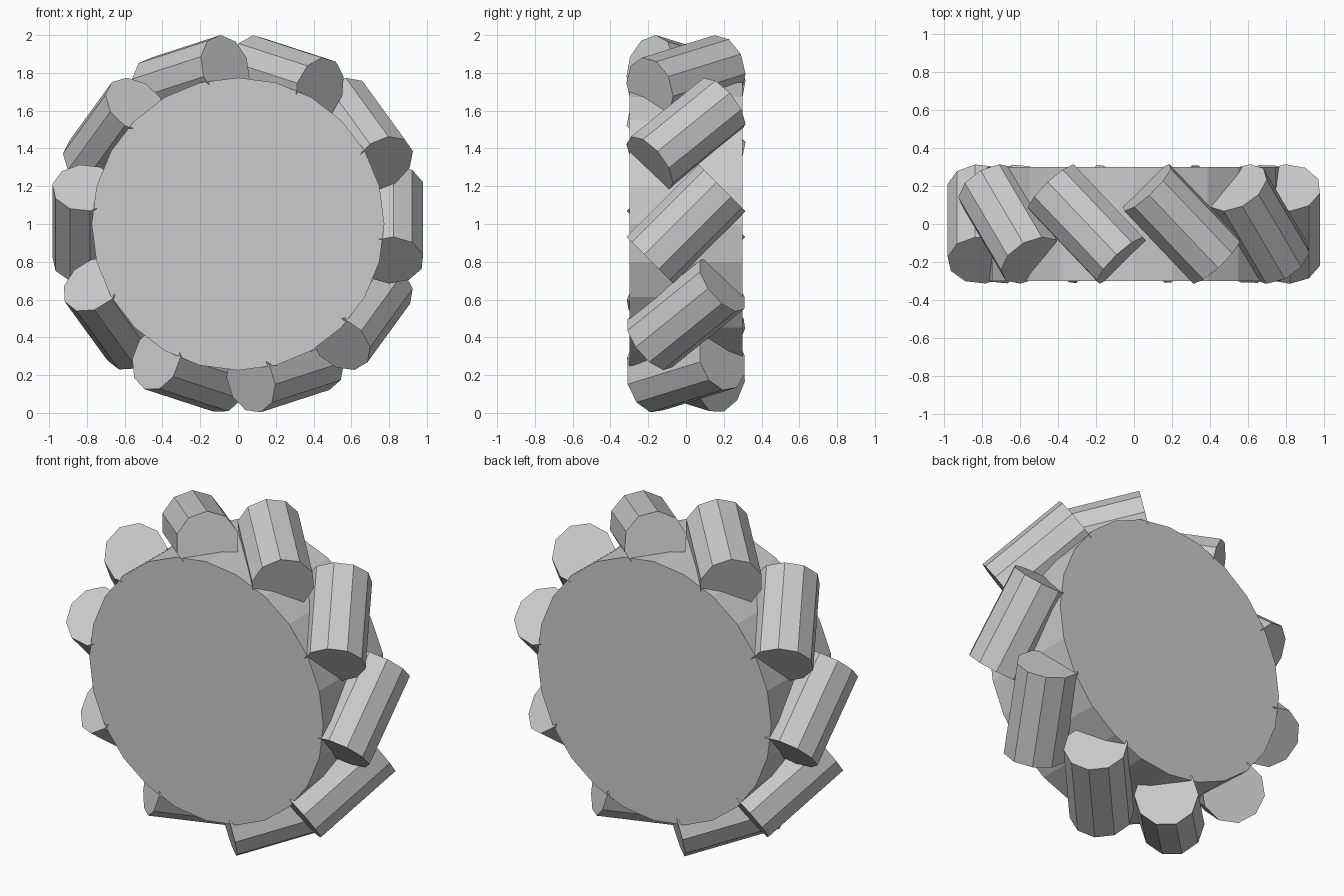
import bpy, bmesh
from math import radians, sin, cos, pi
from mathutils import Matrix, Vector

if "Cube" in bpy.data.objects:
    bpy.data.objects.remove(bpy.data.objects["Cube"])

grey = bpy.data.materials.new("plain_grey")
grey.diffuse_color = (0.6, 0.6, 0.6, 1)
grey.use_nodes = True
grey.node_tree.nodes["Principled BSDF"].inputs["Base Color"].default_value = grey.diffuse_color


def cylinder(name, sides, radius, length, matrix):
    bm = bmesh.new()
    bmesh.ops.create_cone(bm, cap_ends=True, segments=sides, radius1=radius,
                          radius2=radius, depth=length, matrix=matrix)
    mesh = bpy.data.meshes.new(name)
    bm.to_mesh(mesh)
    bm.free()
    mesh.materials.append(grey)
    obj = bpy.data.objects.new(name, mesh)
    bpy.context.collection.objects.link(obj)
    return obj


centre = Vector((0, 0, 1))

# hub: solid 24-sided drum lying along y
cylinder("hub", 24, 0.775, 0.60,
         Matrix.Translation(centre) @ Matrix.Rotation(pi / 2, 4, 'X'))

# ten slanted rollers, each at 45 degrees to the wheel axle
across = Vector((0, 1, 0))
for i in range(10):
    a = radians(36 * i)
    out = Vector((cos(a), 0, sin(a)))
    tangent = Vector((-sin(a), 0, cos(a)))
    side = (tangent - across).normalized()
    axis = -(tangent + across).normalized()
    frame = Matrix((out, side, axis)).transposed().to_4x4()
    twist = Matrix.Rotation(radians(14 + 2.6 * i - 18), 4, 'Z')
    cylinder("roller_%02d" % (i + 1), 10, 0.175, 0.542,
             Matrix.Translation(centre + out * 0.81) @ frame @ twist)
